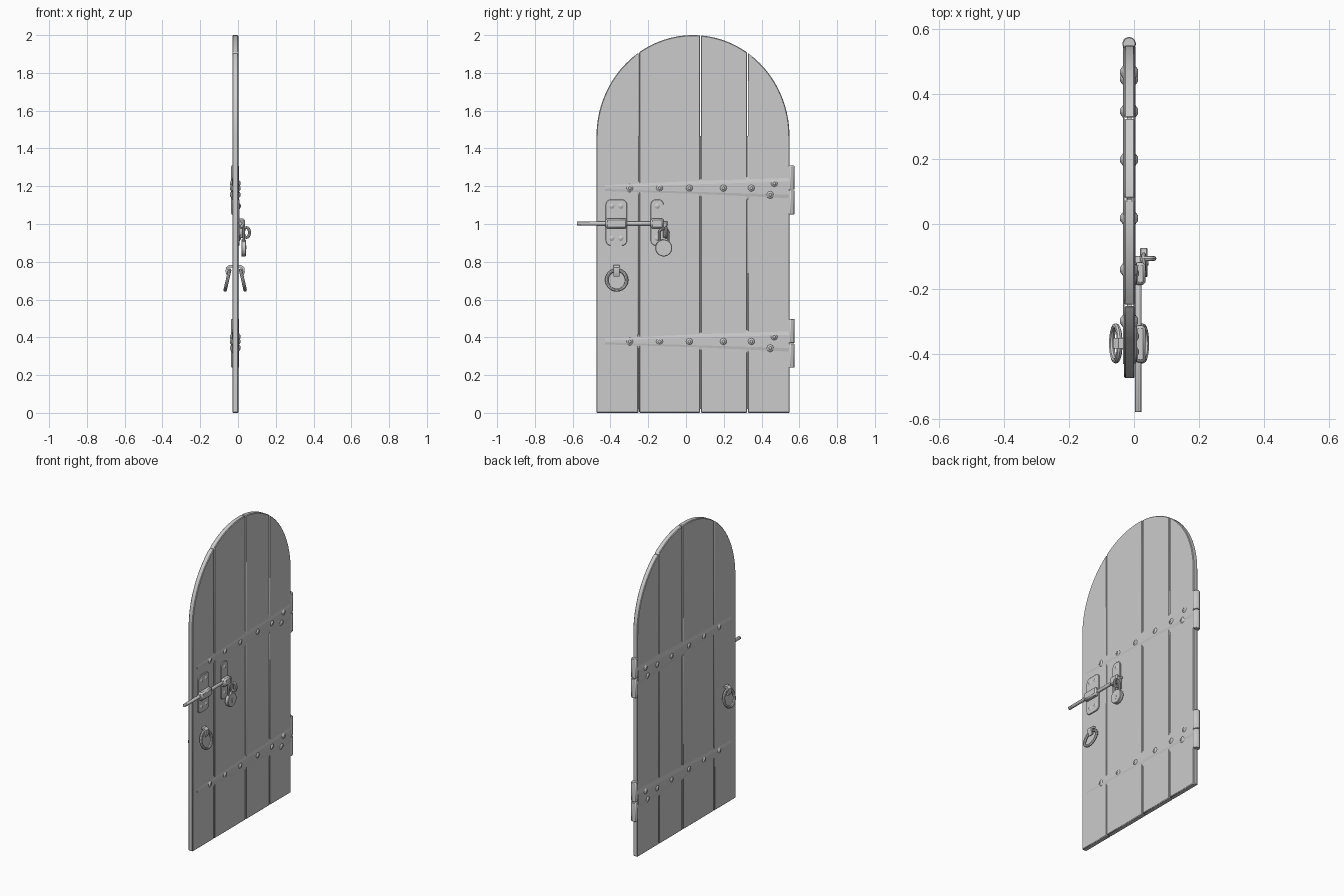
import bpy, bmesh, math
from mathutils import Matrix, Vector

cube = bpy.data.objects.get("Cube")
if cube:
    bpy.data.objects.remove(cube)

grey = bpy.data.materials.new("plain grey")
grey.use_nodes = True
colour = (0.6, 0.6, 0.6, 1)
grey.diffuse_color = colour
grey.node_tree.nodes["Principled BSDF"].inputs["Base Color"].default_value = colour

BACK, FACE = -0.03, 0.0
MID = (BACK + FACE) / 2


def finish(name, bm, bevel=0, smooth=True):
    bmesh.ops.recalc_face_normals(bm, faces=bm.faces)
    mesh = bpy.data.meshes.new(name)
    bm.to_mesh(mesh)
    bm.free()
    mesh.materials.append(grey)
    ob = bpy.data.objects.new(name, mesh)
    bpy.context.collection.objects.link(ob)
    bpy.ops.object.select_all(action='DESELECT')
    ob.select_set(True)
    bpy.context.view_layer.objects.active = ob
    if bevel:
        mod = ob.modifiers.new("Bevel", 'BEVEL')
        mod.width, mod.segments = bevel, 1
    if smooth:
        bpy.ops.object.shade_smooth_by_angle(angle=math.radians(35))
    return ob


def slab(name, outline, x0, x1, bevel=0, smooth=True):
    """Extrude a (y, z) outline from x0 to x1."""
    bm = bmesh.new()
    face = bm.faces.new([bm.verts.new((x0, y, z)) for y, z in outline])
    new = bmesh.ops.extrude_face_region(bm, geom=[face])["geom"]
    bmesh.ops.translate(bm, vec=(x1 - x0, 0, 0),
                        verts=[v for v in new if isinstance(v, bmesh.types.BMVert)])
    return finish(name, bm, bevel, smooth)


def rod(name, centre, axis, radius, length, sides=8, bevel=0, tip=None):
    bm = bmesh.new()
    turn = Vector((0, 0, 1)).rotation_difference(Vector(axis)).to_matrix().to_4x4()
    bmesh.ops.create_cone(bm, cap_ends=True, segments=sides, radius1=radius,
                          radius2=radius if tip is None else tip, depth=length,
                          matrix=Matrix.Translation(centre) @ turn)
    return finish(name, bm, bevel)


def box(name, lo, hi, bevel=0):
    outline = [(lo[1], lo[2]), (hi[1], lo[2]), (hi[1], hi[2]), (lo[1], hi[2])]
    return slab(name, outline, lo[0], hi[0], bevel)


def rounded(y0, y1, z0, z1, r):
    """Rectangle outline with rounded corners."""
    pts = []
    for k, (cy, cz) in enumerate([(y1 - r, z1 - r), (y0 + r, z1 - r),
                                  (y0 + r, z0 + r), (y1 - r, z0 + r)]):
        for i in range(5):
            a = math.pi / 2 * (k + i / 4)
            pts.append((cy + r * math.cos(a), cz + r * math.sin(a)))
    return pts


def tube(name, points, radius, closed=False):
    """Round wire swept along a path, turned into a mesh."""
    curve = bpy.data.curves.new(name, 'CURVE')
    curve.dimensions = '3D'
    curve.bevel_depth, curve.bevel_resolution = radius, 2
    curve.use_fill_caps = True
    spline = curve.splines.new('POLY')
    spline.points.add(len(points) - 1)
    for p, co in zip(spline.points, points):
        p.co = (*co, 1)
    spline.use_cyclic_u = closed
    ob = bpy.data.objects.new(name, curve)
    mesh = bpy.data.meshes.new_from_object(ob)
    bpy.data.objects.remove(ob)
    bm = bmesh.new()
    bm.from_mesh(mesh)
    bpy.data.meshes.remove(mesh)
    return finish(name, bm)


def stud(name, x, y, z, side, radius=0.022, height=0.011):
    return rod(name, (x + side * height / 2, y, z), (side, 0, 0),
               radius, height, 8, tip=radius * 0.35)


# Planks under a round arch
LEFT, RIGHT, SPRING, RISE = -0.474, 0.548, 1.465, 0.535
CENTRE, HALF = (LEFT + RIGHT) / 2, (RIGHT - LEFT) / 2


def arch(y):
    t = min(1, abs((y - CENTRE) / HALF))
    return SPRING + RISE * math.sqrt(1 - t * t)


seams = [LEFT, -0.25, 0.077, 0.325, RIGHT]
for n, (a, b) in enumerate(zip(seams, seams[1:])):
    a += 0.002 if n else 0
    b -= 0.002 if n < 3 else 0
    ta = math.acos(max(-1, min(1, (a - CENTRE) / HALF)))
    tb = math.acos(max(-1, min(1, (b - CENTRE) / HALF)))
    ys = [CENTRE + HALF * math.cos(tb + (ta - tb) * i / 12) for i in range(13)]
    slab(f"plank_{n + 1}", [(a, 0), (b, 0)] + [(y, arch(y)) for y in ys],
         BACK, FACE + 0.002, 0.004)
box("plank_core", (-0.022, LEFT + 0.02, 0.02), (-0.008, RIGHT - 0.02, SPRING), 0)

# Tapered straps, studs and hinge barrels
stud_spots = [(-0.298, 0), (-0.14, 0), (0.018, 0), (0.198, 0),
              (0.346, 0), (0.467, 0.025), (0.446, -0.034)]
for level, zc in (("upper", 1.19), ("lower", 0.378)):
    for side, label, x in ((1, "right", FACE + 0.001), (-1, "left", BACK - 0.0005)):
        bm = bmesh.new()
        rings = []
        for dx, wide, tip in ((-0.002, 0.072, 0.026), (0.004, 0.035, 0.005)):
            rings.append([bm.verts.new((x + side * dx, y, zc + h)) for y, h in
                          ((-0.43, -tip), (0.545, -wide), (0.545, wide), (-0.43, tip))])
        bm.faces.new(rings[1])
        for i in range(4):
            j = (i + 1) % 4
            bm.faces.new((rings[0][i], rings[0][j], rings[1][j], rings[1][i]))
        bm.faces.new(rings[0][::-1])
        finish(f"{level}_strap_{label}", bm, smooth=False)
        for i, (y, dz) in enumerate(stud_spots):
            stud(f"{level}_stud_{label}_{i + 1}", x + side * 0.001, y, zc + dz, side)
    for part, dz in (("top", 0.065), ("bottom", -0.065)):
        rod(f"{level}_hinge_{part}", (MID, 0.554, zc - 0.01 + dz), (0, 0, 1),
            0.022, 0.127, 8, 0.003)

# Sliding bolt with its two guide plates
rod("bolt_rod", (0.013, -0.338, 1.003), (0, 1, 0), 0.011, 0.48, 8, 0.002)
for name, y0, y1, screws in (("guide", -0.425, -0.312, (-0.393, -0.345)),
                             ("keeper", -0.187, -0.118, (-0.152,))):
    slab(f"{name}_plate", rounded(y0, y1, 0.885, 1.13, 0.028), 0, 0.009, 0.002)
    box(f"{name}_sleeve", (0.002, y0, 0.976), (0.036, y1, 1.03), 0.009)
    for y in screws:
        for z in (1.095, 0.925):
            stud(f"{name}_screw", 0.009, y, z, 1, 0.015, 0.006)

# Bolt handle and its eye
box("bolt_handle", (0.008, -0.122, 0.925), (0.026, -0.1, 1.01), 0.004)


def circle(fn, count=20):
    return [fn(math.cos(2 * math.pi * i / count), math.sin(2 * math.pi * i / count))
            for i in range(count)]


tube("bolt_eye", circle(lambda c, s: (0.045 + 0.016 * c, -0.106, 0.955 + 0.026 * s)),
     0.008, True)

# Padlock
body = circle(lambda c, s: (-0.118 + 0.045 * c, 0.873 + 0.045 * s), 24)
slab("padlock_body", body, 0.018, 0.042, 0.003)
shackle = [(0.03, -0.118 + 0.024 * math.cos(math.pi * i / 10),
            0.95 + 0.026 * math.sin(math.pi * i / 10)) for i in range(11)]
tube("padlock_shackle", [(0.03, -0.094, 0.9)] + shackle + [(0.03, -0.142, 0.9)], 0.007)
slab("keyhole_round", circle(lambda c, s: (-0.118 + 0.009 * c, 0.876 + 0.009 * s), 12),
     0.04, 0.044)
box("keyhole_slot", (0.04, -0.121, 0.853), (0.0435, -0.115, 0.872))

# Pull rings and their staples, one on each face
RING_Y, RING_Z = -0.367, 0.703
for side, label in ((1, "right"), (-1, "left")):
    def out(d):
        return MID + side * (0.015 + d)
    tube(f"pull_ring_{label}",
         circle(lambda c, s: (out(0.026 - 0.012 * s), RING_Y + 0.053 * c,
                              RING_Z + 0.053 * s), 24), 0.009, True)
    path = [(-0.004, 0.782), (0.018, 0.782), (0.034, 0.77), (0.036, 0.745),
            (0.026, 0.722), (0.018, 0.727), (0.026, 0.747), (0.024, 0.762),
            (0.014, 0.77), (-0.004, 0.77)]
    bm = bmesh.new()
    profile = bm.faces.new([bm.verts.new((out(d), RING_Y - 0.016, z)) for d, z in path])
    new = bmesh.ops.extrude_face_region(bm, geom=[profile])["geom"]
    bmesh.ops.translate(bm, vec=(0, 0.032, 0),
                        verts=[v for v in new if isinstance(v, bmesh.types.BMVert)])
    finish(f"ring_staple_{label}", bm)
